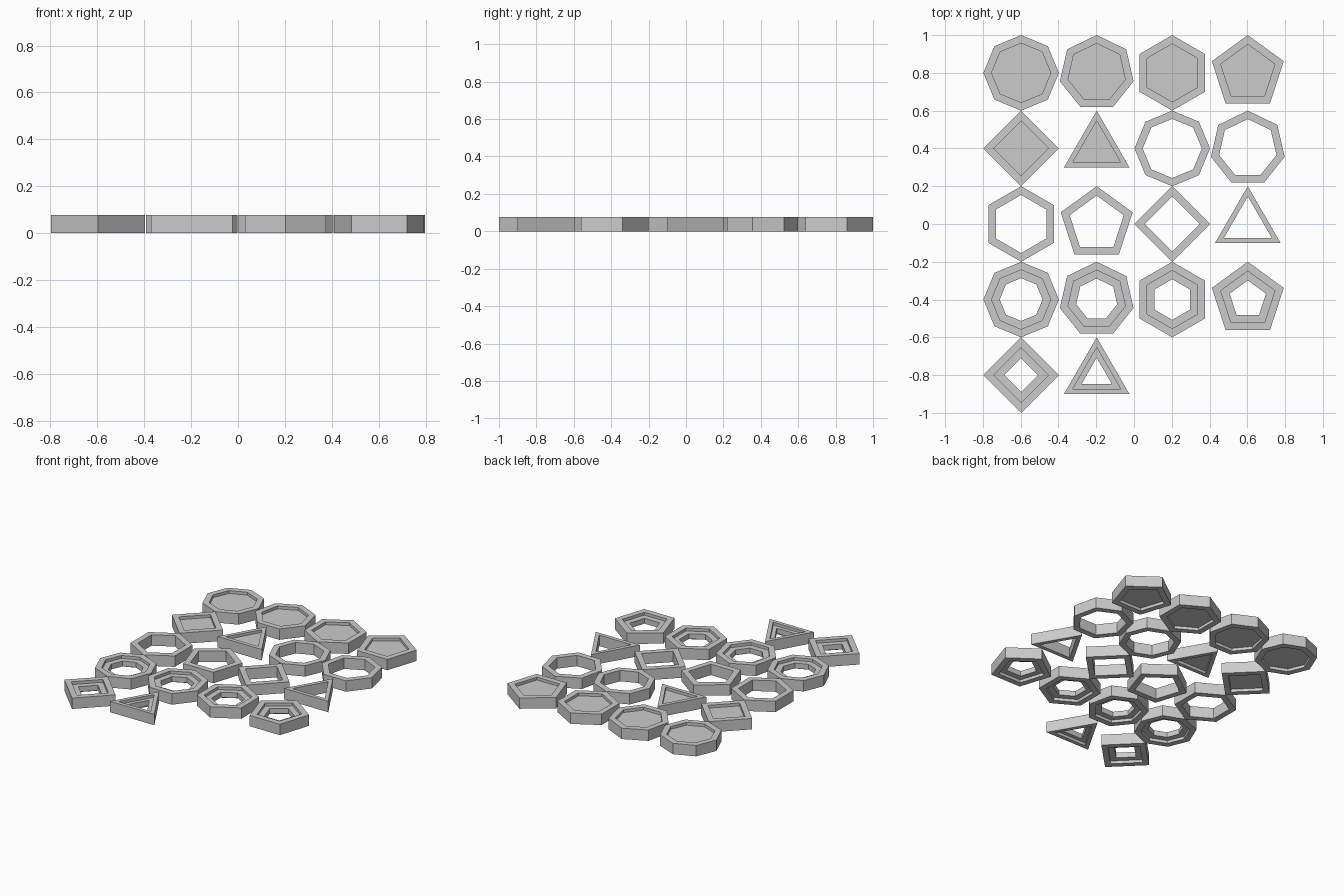
import bpy
import bmesh
from math import sin, cos, pi

cube = bpy.data.objects.get("Cube")
if cube:
    bpy.data.objects.remove(cube, do_unlink=True)

grey = bpy.data.materials.new("plain grey")
grey.use_nodes = True
grey.diffuse_color = (0.6, 0.6, 0.6, 1)
grey.node_tree.nodes["Principled BSDF"].inputs["Base Color"].default_value = (0.6, 0.6, 0.6, 1)

RADIUS, HEIGHT, RECESS, PITCH = 0.2, 0.077, 0.02, 0.4
NAMES = {8: "octagon", 7: "heptagon", 6: "hexagon", 5: "pentagon", 4: "square", 3: "triangle"}
WALL = {4: 0.039, 3: 0.027}  # narrower rims on the small shapes


def add_tile(kind, sides, x, y):
    """Build one upright polygon tile by joining rings of its cross-section."""
    bm = bmesh.new()
    wall = WALL.get(sides, 0.04)

    def ring(inset, z):
        r = RADIUS - inset / cos(pi / sides)
        angles = [pi / 2 + 2 * pi * i / sides for i in range(sides)]
        return [bm.verts.new((r * cos(a), r * sin(a), z)) for a in angles]

    low, high = RECESS, HEIGHT - RECESS
    if kind == "frame":
        section = [(wall, 0), (0, 0), (0, HEIGHT), (wall, HEIGHT)]
    else:
        section = [(wall, low), (wall, 0), (0, 0), (0, HEIGHT), (wall, HEIGHT), (wall, high)]
    if kind == "stepped_frame":
        section = [(2 * wall, low)] + section + [(2 * wall, high)]
    rings = [ring(*p) for p in section]

    pairs = list(zip(rings, rings[1:]))
    if kind == "tray":
        bm.faces.new(rings[0])
        bm.faces.new(rings[-1])
    else:
        pairs.append((rings[-1], rings[0]))
    for a, b in pairs:
        for i in range(sides):
            j = (i + 1) % sides
            bm.faces.new((a[i], a[j], b[j], b[i]))
    bmesh.ops.recalc_face_normals(bm, faces=bm.faces)

    name = f"{NAMES[sides]}_{kind}"
    mesh = bpy.data.meshes.new(name)
    bm.to_mesh(mesh)
    bm.free()
    mesh.materials.append(grey)
    tile = bpy.data.objects.new(name, mesh)
    tile.location = (x, y, 0)
    bpy.context.collection.objects.link(tile)


# Lay the tiles out four to a row, from the back left
tiles = [(kind, n) for kind in ("tray", "frame", "stepped_frame") for n in NAMES]
for index, (kind, sides) in enumerate(tiles):
    row, column = divmod(index, 4)
    add_tile(kind, sides, (column - 1.5) * PITCH + 0.0025, (2 - row) * PITCH)
